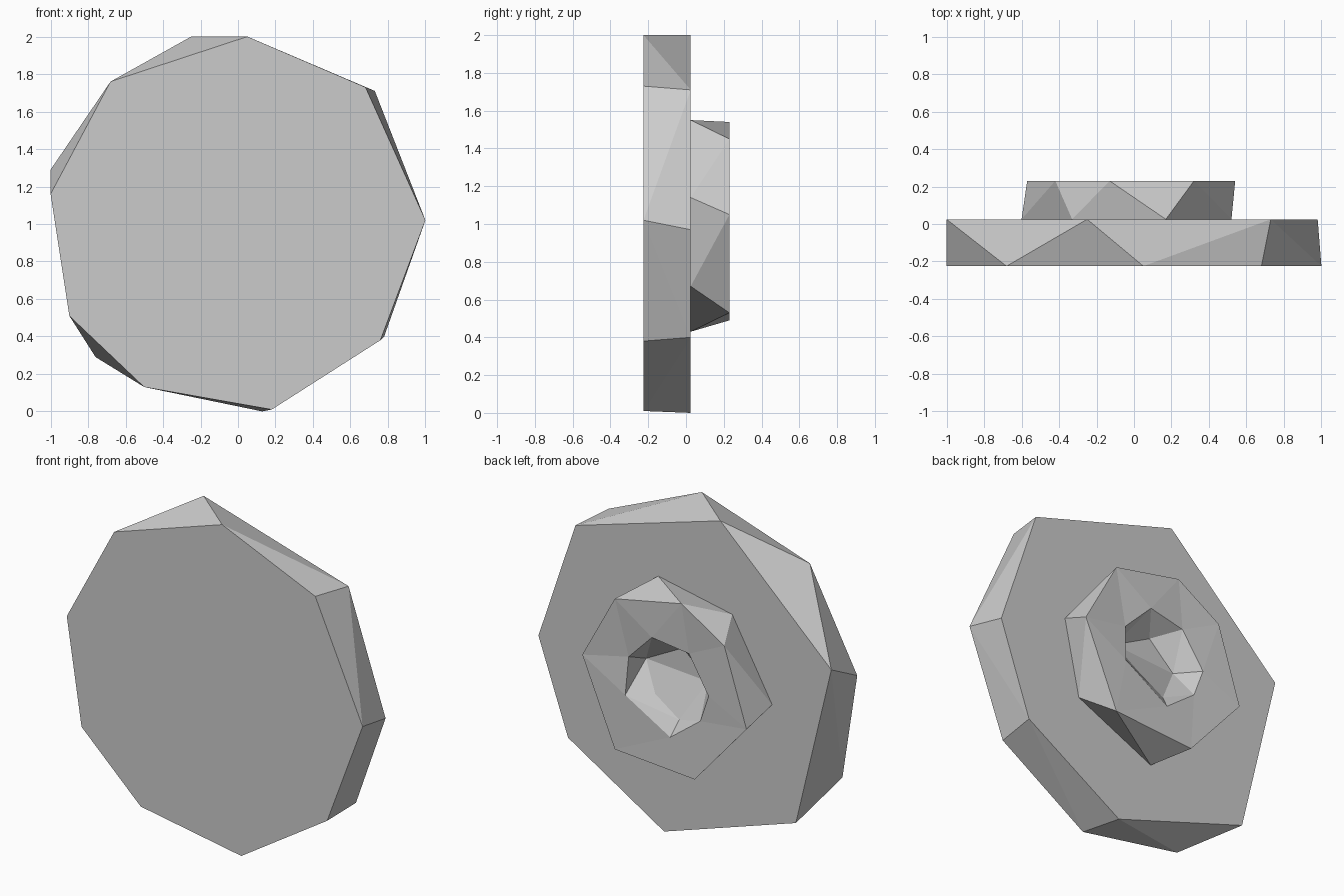
import bpy, bmesh, math

cube = bpy.data.objects.get("Cube")
if cube:
    bpy.data.objects.remove(cube)

grey = bpy.data.materials.new("plain_grey")
grey.use_nodes = True
colour = (0.6, 0.6, 0.6, 1)
grey.diffuse_color = colour
grey.node_tree.nodes["Principled BSDF"].inputs["Base Color"].default_value = colour


def ring(bm, outline, depth):
    """Add a ring of vertices; depth is one y value or one per point."""
    if not isinstance(depth, list):
        depth = [depth] * len(outline)
    verts = [bm.verts.new((x, y, z)) for (x, z), y in zip(outline, depth)]
    low = min(range(len(verts)), key=lambda i: verts[i].co.z)
    return verts[low:] + verts[:low]


def stitch(bm, a, b):
    """Join two rings with triangles, taking edges in order of direction."""
    def turn(r, i):
        d = r[(i + 1) % len(r)].co - r[i % len(r)].co
        return math.atan2(d.z, d.x) % math.tau
    i = j = 0
    while i < len(a) or j < len(b):
        va, vb = a[i % len(a)], b[j % len(b)]
        if j == len(b) or (i < len(a) and turn(a, i) <= turn(b, j)):
            i += 1
            bm.faces.new((va, a[i % len(a)], vb))
        else:
            j += 1
            bm.faces.new((va, b[j % len(b)], vb))


def finish(bm, name):
    bmesh.ops.recalc_face_normals(bm, faces=bm.faces)
    mesh = bpy.data.meshes.new(name)
    bm.to_mesh(mesh)
    bm.free()
    mesh.materials.append(grey)
    bpy.context.collection.objects.link(bpy.data.objects.new(name, mesh))


# Wide faceted disc
bm = bmesh.new()
front = ring(bm, [(.18, .01), (.76, .38), (1, 1.02), (.68, 1.73), (.05, 2),
                  (-.68, 1.76), (-1, 1.16), (-.9, .51), (-.5, .13)], -.225)
back = ring(bm, [(.13, 0), (.78, .4), (.98, .97), (.73, 1.71), (-.25, 2),
                 (-1, 1.29), (-.76, .29)], .025)
stitch(bm, front, back)
bm.faces.new(front)
bm.faces.new(back)
finish(bm, "wide_disc")

# Raised hub with a sunken centre
bm = bmesh.new()
base = ring(bm, [(-.1, .43), (.42, .67), (.52, 1.14), (.17, 1.55),
                 (-.33, 1.45), (-.6, .97)], .025)
top = ring(bm, [(-.22, .49), (.32, .53), (.54, 1.05), (.32, 1.45),
                (-.13, 1.54), (-.42, 1.36), (-.57, .89)], .23)
rim = ring(bm, [(-.05, .7), (.25, .88), (.24, 1.11), (.07, 1.28),
                (-.17, 1.24), (-.31, 1.02), (-.25, .85)],
           [.224, .23, .211, .23, .215, .225, .219])
floor = ring(bm, [(-.07, .79), (.1, .9), (.21, 1.06), (-.04, 1.19), (-.21, 1.03)],
             [.165, .155, .085, .085, .085])
for outer, inner in ((base, top), (top, rim), (rim, floor)):
    stitch(bm, outer, inner)
low, side, corner, high, far = floor
bm.faces.new((corner, high, far))
bm.faces.new((low, side, corner, far))
finish(bm, "raised_hub")
